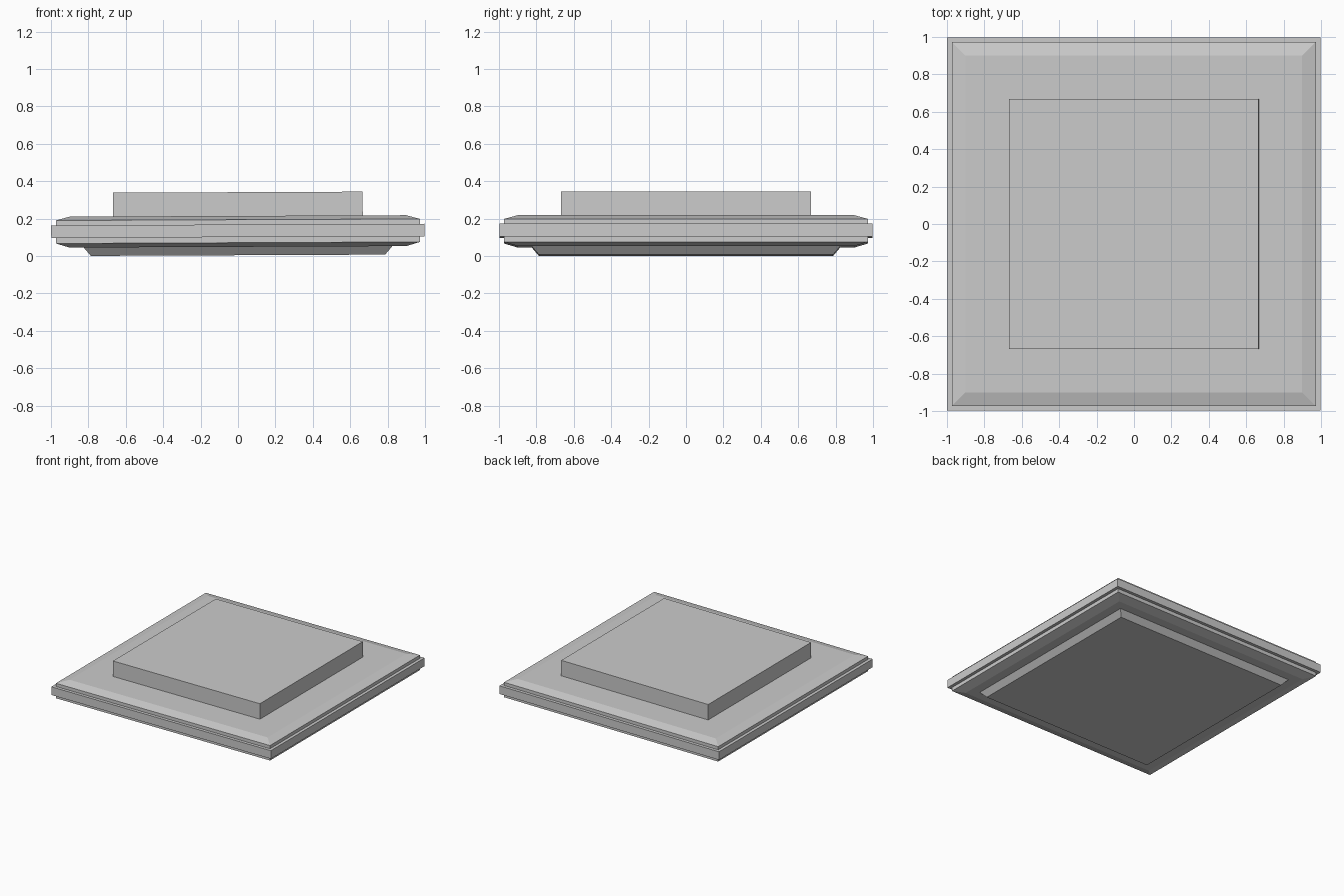
import bpy, bmesh
from math import radians
from mathutils import Matrix

if "Cube" in bpy.data.objects:
    bpy.data.objects.remove(bpy.data.objects["Cube"])

# the whole piece leans by a fraction of a degree
TILT = Matrix.Translation((0, 0, 0.004)) @ Matrix.Rotation(radians(-0.25), 4, 'Y')


def square_stack(name, profile):
    """Loft square rings given as (half width, height) and cap both ends."""
    bm = bmesh.new()
    rings = [[bm.verts.new((sx * h, sy * h, z))
              for sx, sy in ((-1, -1), (1, -1), (1, 1), (-1, 1))]
             for h, z in profile]
    for a, b in zip(rings, rings[1:]):
        for i in range(4):
            j = (i + 1) % 4
            bm.faces.new((a[i], a[j], b[j], b[i]))
    bm.faces.new(rings[0][::-1])
    bm.faces.new(rings[-1])
    bm.transform(TILT)
    bmesh.ops.recalc_face_normals(bm, faces=bm.faces)
    mesh = bpy.data.meshes.new(name)
    bm.to_mesh(mesh)
    bm.free()
    obj = bpy.data.objects.new(name, mesh)
    bpy.context.collection.objects.link(obj)
    return obj


# moulded slab: tapered foot, lower chamfer, raised edge band, upper chamfer,
# then the raised block, as one continuous shell
square_stack("stepped_slab", [
    (0.787, 0.0), (0.825, 0.045),
    (0.90, 0.045), (0.973, 0.067),
    (0.973, 0.097), (0.998, 0.097),
    (0.998, 0.164), (0.973, 0.164),
    (0.973, 0.19), (0.90, 0.21),
    (0.668, 0.21), (0.668, 0.337),
])
